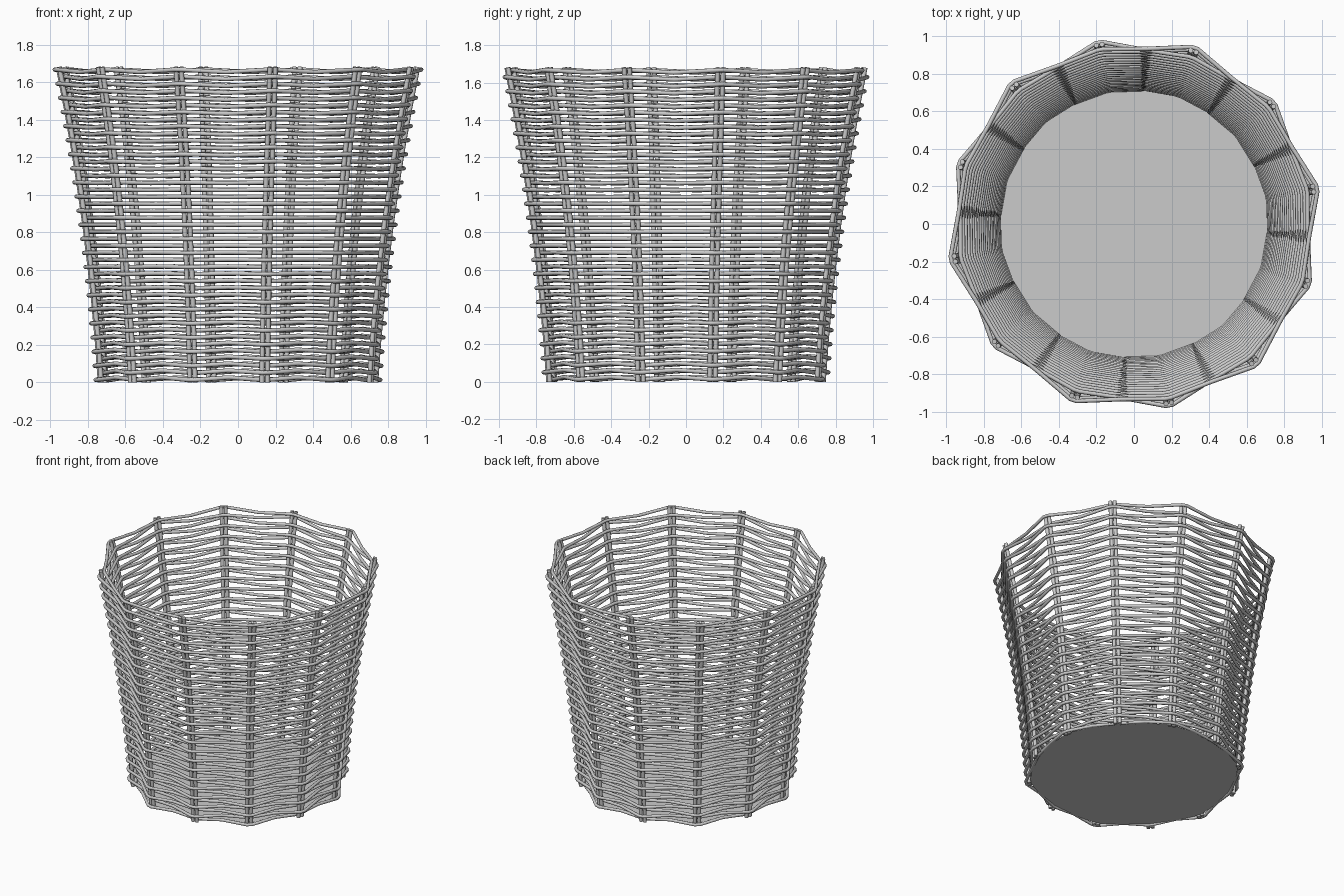
import bpy, math

if "Cube" in bpy.data.objects:
    bpy.data.objects.remove(bpy.data.objects["Cube"])

SPOKES, ROWS = 12, 45
H, START = 1.68, math.radians(11)
MID = H / 2
STEP = 2 * math.pi / SPOKES


def wall(z):
    # gently flaring basket profile
    return 0.745 + 0.065 * z + 0.042 * z * z


def polar(r, a, z):
    return (r * math.cos(a), r * math.sin(a), z)


def rods(name, paths, radius, cyclic):
    cu = bpy.data.curves.new(name, 'CURVE')
    cu.dimensions = '3D'
    cu.bevel_depth = radius
    cu.bevel_resolution = 2
    cu.use_fill_caps = not cyclic
    for pts in paths:
        s = cu.splines.new('POLY')
        s.points.add(len(pts) - 1)
        for p, co in zip(s.points, pts):
            p.co = (*co, 1)
        s.use_cyclic_u = cyclic
    ob = bpy.data.objects.new(name, cu)
    bpy.context.collection.objects.link(ob)
    bpy.ops.object.select_all(action='DESELECT')
    ob.select_set(True)
    bpy.context.view_layer.objects.active = ob
    bpy.ops.object.convert(target='MESH')
    bpy.ops.object.shade_smooth_by_angle(angle=math.radians(50))


# upright stakes, in pairs
stakes = []
for i in range(SPOKES):
    for side in (-1, 1):
        path = []
        for k in range(9):
            z = H * k / 8
            r = wall(z)
            path.append(polar(r, START + i * STEP + side * 0.015 / r, z))
        stakes.append(path)
rods("upright_stakes", stakes, 0.0135, False)

# woven rows, passing alternately outside and inside the stakes
weave = []
for j in range(ROWS):
    z = 0.02 + (H - 0.04) * j / (ROWS - 1)
    r = wall(z)
    path = []
    for i in range(SPOKES):
        a = START + i * STEP
        off = 0.023 if (i + j) % 2 == 0 else -0.023
        zs = MID + (z - MID) * 1.008
        for side in (-1, 1):
            path.append(polar(r + off, a + side * 0.018 / r, zs))
        path.append(polar(r * math.cos(STEP / 2), a + STEP / 2, MID + (z - MID) * 0.992))
    weave.append(path)
rods("woven_rows", weave, 0.0115, True)

# flat floor
bpy.ops.mesh.primitive_circle_add(vertices=SPOKES, radius=0.745, fill_type='NGON',
                                  location=(0, 0, 0.015), rotation=(0, 0, START))
bpy.context.object.name = "basket_floor"
